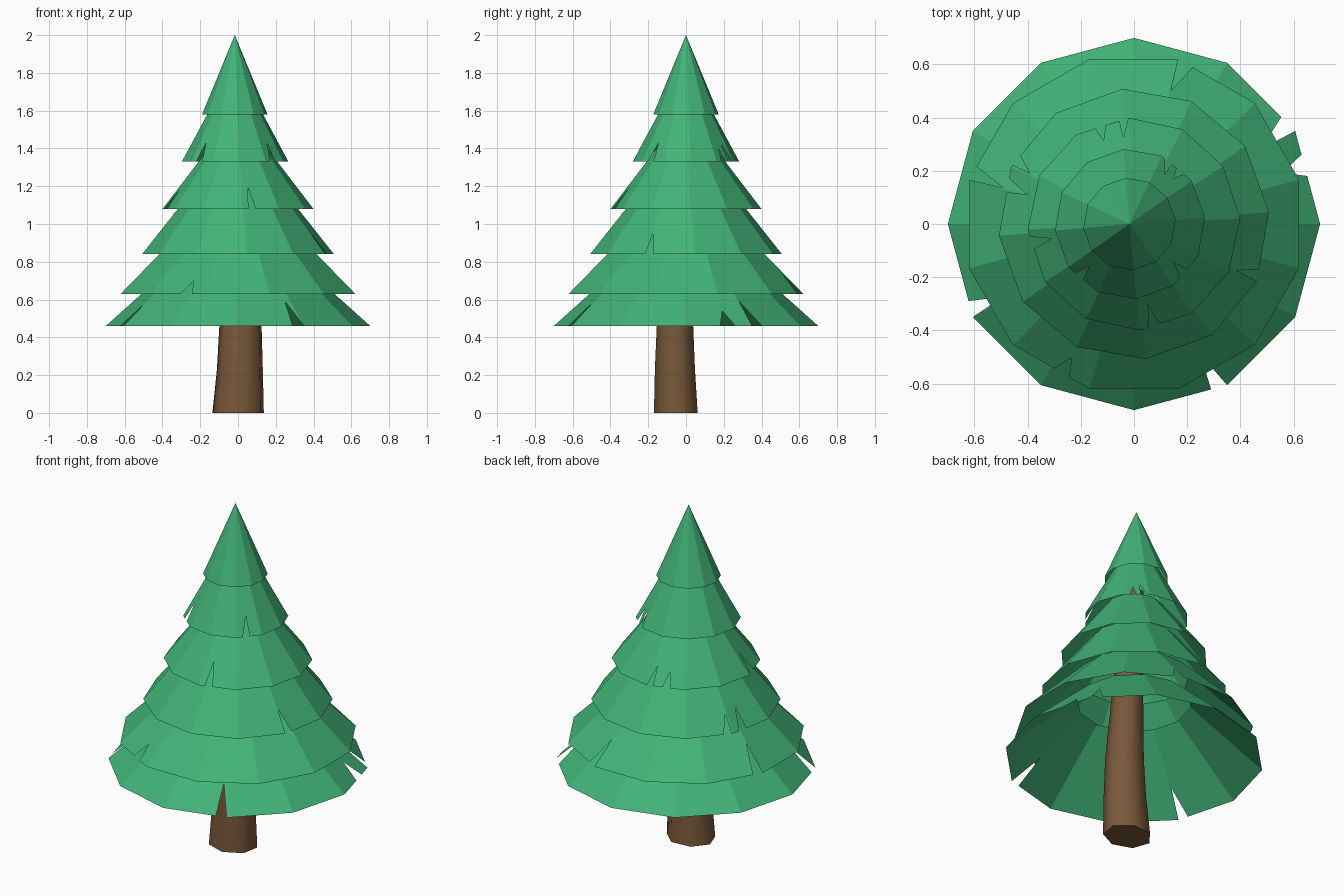
import bpy, bmesh, math
from math import cos, sin, radians, pi

if "Cube" in bpy.data.objects:
    bpy.data.objects.remove(bpy.data.objects["Cube"])


def material(name, rgb):
    m = bpy.data.materials.new(name)
    m.diffuse_color = (*rgb, 1)
    m.use_nodes = True
    m.node_tree.nodes["Principled BSDF"].inputs["Base Color"].default_value = m.diffuse_color
    return m


GREEN = material("needle green", (0.054, 0.45, 0.185))
BROWN = material("bark brown", (0.19, 0.098, 0.042))


def make_object(name, bm, mat):
    me = bpy.data.meshes.new(name)
    bm.to_mesh(me)
    bm.free()
    me.materials.append(mat)
    ob = bpy.data.objects.new(name, me)
    bpy.context.collection.objects.link(ob)
    return ob


# Open branch skirt: flat panels with torn notches (start, end, tip angle, tip z)
def skirt(name, cx, z0, r0, z1, r1, offset, notches, sides=12):
    bm = bmesh.new()
    step = 360 / sides

    def vert(a, mid, z):
        r = r0 + (r1 - r0) * (z - z0) / (z1 - z0)
        r *= cos(radians(step / 2)) / cos(radians(a - mid))
        return bm.verts.new((cx + r * cos(radians(a)), r * sin(radians(a)), z))

    for i in range(sides):
        a0 = offset + i * step
        a1, mid = a0 + step, a0 + step / 2
        rim = [(a0, z0)]
        for s, e, tip, zt in sorted(notches):
            shift = 360 * math.floor(((s + e) / 2 - a0) / 360)
            s, e, tip = s - shift, e - shift, tip - shift
            if (s + e) / 2 < a1:
                s, e, tip = (min(max(v, a0), a1) for v in (s, e, tip))
                rim += [(s, z0), (tip, zt), (e, z0)]
        rim.append((a1, z0))
        if r1 > 0:
            rim += [(a1, z1), (a0, z1)]
        else:
            rim.append((mid, z1))
        bm.faces.new([vert(a, mid, z) for a, z in rim])
    bmesh.ops.remove_doubles(bm, verts=bm.verts, dist=0.0005)
    return make_object(name, bm, GREEN)


skirt("branches_1", 0, 0.46, 0.70, 0.81, 0.31, 0,
      [(15.5, 22.5, 19, 0.54), (30, 36, 30.5, 0.59), (205, 210, 209, 0.58), (295, 300, 297, 0.59)])
skirt("branches_2", 0, 0.63, 0.643, 0.97, 0.30, 15,
      [(69.5, 75, 74.5, 0.75), (160, 165, 164.5, 0.76), (241, 247, 245, 0.70), (255, 260, 255, 0.75)])
skirt("branches_3", 0, 0.84, 0.51, 1.18, 0.24, 5,
      [(149, 154, 154, 0.93), (160, 166, 164.5, 0.94), (245, 250, 245, 0.97), (335, 340, 335.5, 0.95)])
skirt("branches_4", 0, 1.08, 0.40, 1.40, 0.155, 3,
      [(93, 98, 97, 1.17), (106, 112, 110, 1.15), (187, 194, 190, 1.18), (278, 284, 280, 1.19)])
skirt("branches_5", -0.015, 1.33, 0.283, 1.67, 0.10, 5,
      [(43, 50, 46, 1.40), (55, 62, 55, 1.42), (222, 230, 226, 1.43), (313, 321, 319, 1.43)])
skirt("treetop", -0.017, 1.58, 0.174, 2.0, 0, 5, [])

# Slightly leaning, tapered trunk running up inside the branches
SIDES = 7
bm = bmesh.new()
rings = []
for x, y, z, rx, ry in [(0.003, -0.05, 0, 0.14, 0.12), (0.012, -0.055, 0.23, 0.125, 0.11),
                        (0.015, -0.055, 0.46, 0.115, 0.10), (0.01, -0.035, 0.9, 0.09, 0.08),
                        (-0.01, -0.005, 1.5, 0.05, 0.05)]:
    rings.append([bm.verts.new((x + rx * cos(2 * pi * k / SIDES + 0.3),
                                y + ry * sin(2 * pi * k / SIDES + 0.3), z)) for k in range(SIDES)])
for lo, hi in zip(rings, rings[1:]):
    for k in range(SIDES):
        n = (k + 1) % SIDES
        bm.faces.new((lo[k], lo[n], hi[n], hi[k])).smooth = True
bm.faces.new(rings[0][::-1])
bm.faces.new(rings[-1])
trunk = make_object("trunk", bm, BROWN)
bpy.context.view_layer.objects.active = trunk
trunk.select_set(True)
bpy.ops.object.shade_smooth_by_angle(angle=radians(60))
